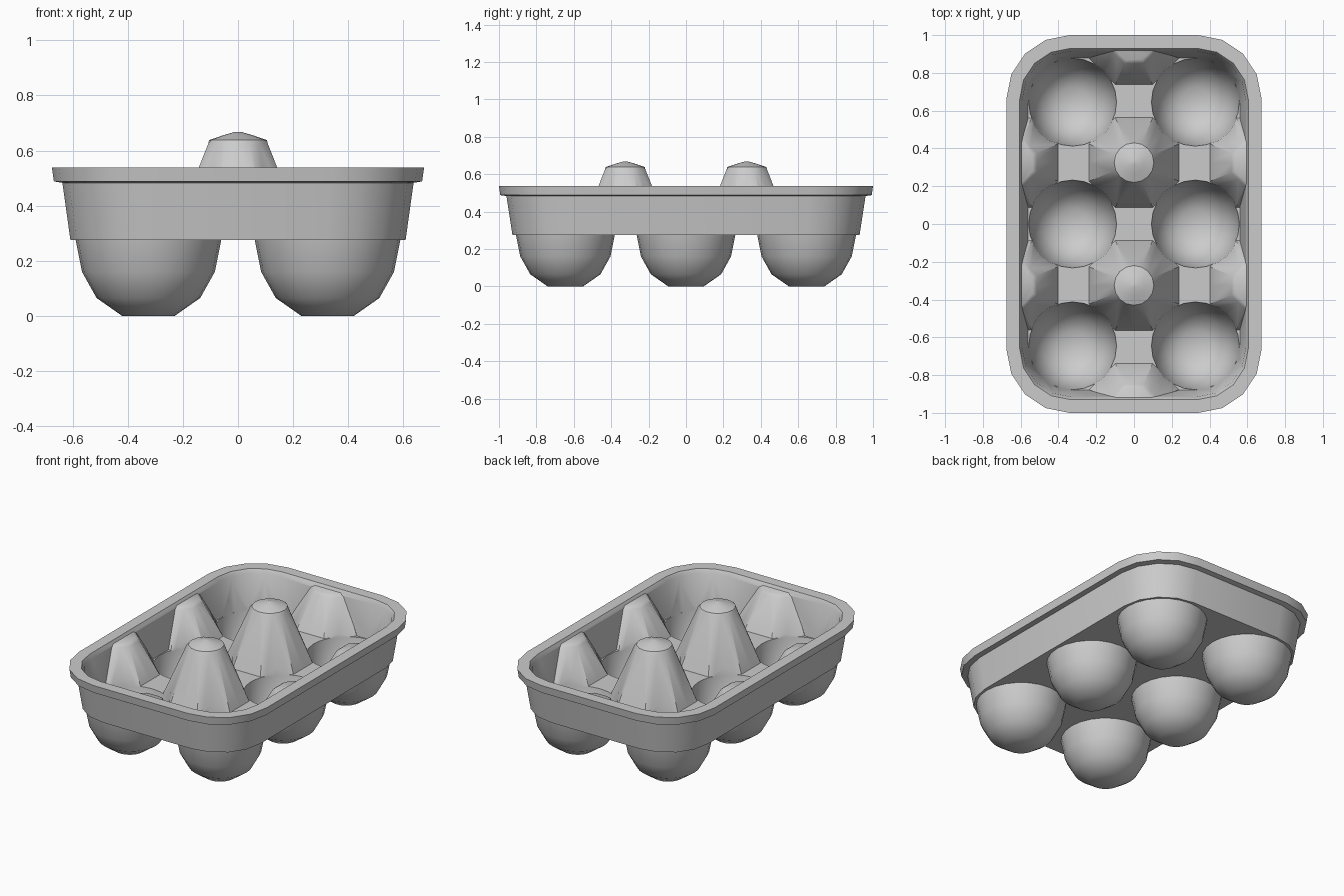
import bpy, bmesh, math

if "Cube" in bpy.data.objects:
    bpy.data.objects.remove(bpy.data.objects["Cube"])


def loft(name, rings):
    """Closed solid skinned through matching rings of points."""
    bm = bmesh.new()
    loops = [[bm.verts.new(p) for p in r] for r in rings]
    n = len(loops[0])
    for a, b in zip(loops, loops[1:]):
        for i in range(n):
            j = (i + 1) % n
            bm.faces.new((a[i], a[j], b[j], b[i]))
    bm.faces.new(loops[0][::-1])
    bm.faces.new(loops[-1])
    bmesh.ops.recalc_face_normals(bm, faces=bm.faces[:])
    me = bpy.data.meshes.new(name)
    bm.to_mesh(me)
    bm.free()
    ob = bpy.data.objects.new(name, me)
    bpy.context.collection.objects.link(ob)
    return ob


def rounded(hx, hy, r, z):
    pts = []
    for k, (sx, sy) in enumerate(((1, 1), (-1, 1), (-1, -1), (1, -1))):
        for i in range(5):
            a = math.radians(90 * k + 22.5 * i)
            pts.append((sx * (hx - r) + r * math.cos(a), sy * (hy - r) + r * math.sin(a), z))
    return pts


def circle(cx, cy, r, z, n=16):
    return [(cx + r * math.cos(math.tau * i / n), cy + r * math.sin(math.tau * i / n), z)
            for i in range(n)]


def octagon(cx, cy, apothem, z):
    # 16 points: face middles and corners alternate
    c = math.cos(math.pi / 8)
    return [(cx + apothem / (c if i % 2 else 1) * math.cos(math.pi * i / 8),
             cy + apothem / (c if i % 2 else 1) * math.sin(math.pi * i / 8), z) for i in range(16)]


def combine(target, tool, op):
    tool.hide_render = True
    m = target.modifiers.new("bool", 'BOOLEAN')
    m.operation, m.object, m.solver = op, tool, 'EXACT'
    bpy.context.view_layer.objects.active = target
    bpy.ops.object.modifier_apply(modifier=m.name)
    bpy.data.objects.remove(tool)


# tray: outer wall, rolled rim, inner wall and floor
tray = loft("egg_tray", [
    rounded(0.608, 0.928, 0.29, 0.275), rounded(0.637, 0.96, 0.31, 0.483),
    rounded(0.668, 0.993, 0.33, 0.488), rounded(0.675, 1.0, 0.335, 0.538),
    rounded(0.605, 0.93, 0.27, 0.538), rounded(0.592, 0.915, 0.26, 0.512),
    rounded(0.56, 0.88, 0.24, 0.295)])

# six rounded egg cups below the floor
cups = [(x, y) for x in (-0.325, 0.325) for y in (-0.645, 0, 0.645)]
for x, y in cups:
    cup = loft("cup", [circle(x, y, r, z, 24) for r, z in (
        (0.095, 0), (0.188, 0.065), (0.241, 0.16), (0.264, 0.275), (0.265, 0.286))])
    combine(tray, cup, 'UNION')

# central tapered posts with domed tops
for y in (-0.325, 0.325):
    post = loft("post", [octagon(0, y, 0.243, 0.284), octagon(0, y, 0.108, 0.625),
                         circle(0, y, 0.105, 0.638), circle(0, y, 0.055, 0.655),
                         circle(0, y, 0.01, 0.668)])
    combine(tray, post, 'UNION')

# half posts along the walls, clipped to the wall thickness
for x, y in [(sx * 0.64, sy * 0.325) for sx in (-1, 1) for sy in (-1, 1)] + [(0, 0.975), (0, -0.975)]:
    rib = loft("wall_rib", [octagon(x, y, 0.243, 0.284), octagon(x, y, 0.125, 0.505),
                            octagon(x, y, 0.105, 0.52)])
    clip = loft("clip", [rounded(0.585, 0.905, 0.27, 0.27), rounded(0.63, 0.953, 0.29, 0.53)])
    combine(rib, clip, 'INTERSECT')
    combine(tray, rib, 'UNION')

# hollow out the cups, flaring up towards the rim
for x, y in cups:
    hollow = loft("hollow", [circle(x, y, r, z, 24) for r, z in (
        (0.08, 0.03), (0.16, 0.085), (0.208, 0.17), (0.232, 0.29), (0.268, 0.56))])
    combine(tray, hollow, 'DIFFERENCE')

bpy.ops.object.select_all(action='DESELECT')
tray.select_set(True)
bpy.context.view_layer.objects.active = tray
bpy.ops.object.shade_smooth_by_angle(angle=math.radians(37))
